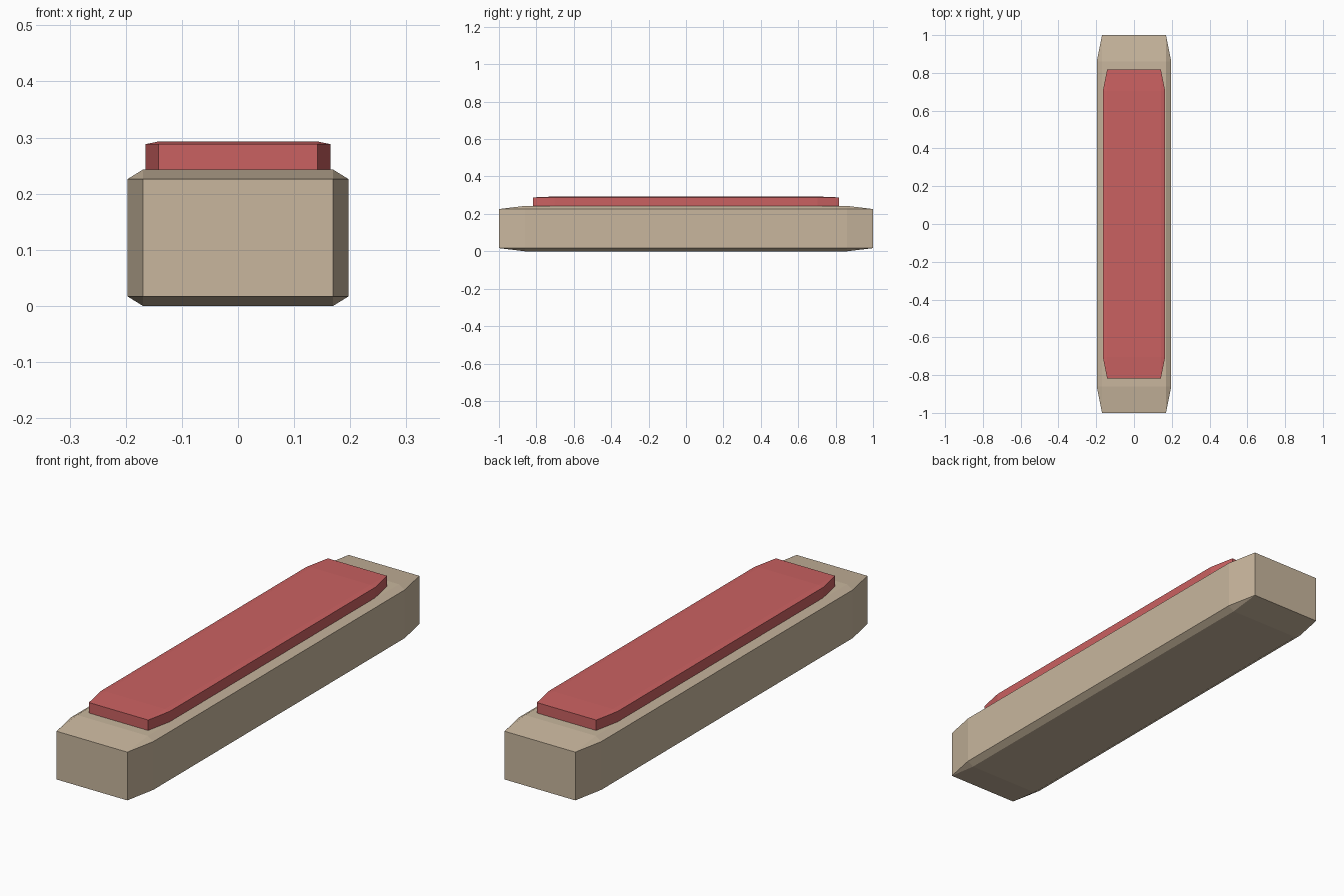
import bpy
import bmesh
from mathutils import Matrix

cube = bpy.data.objects.get("Cube")
if cube:
    bpy.data.objects.remove(cube, do_unlink=True)


def make_material(name, rgb):
    mat = bpy.data.materials.new(name)
    mat.use_nodes = True
    colour = (*rgb, 1.0)
    mat.diffuse_color = colour
    mat.node_tree.nodes["Principled BSDF"].inputs["Base Color"].default_value = colour
    return mat


def bevelled_block(name, size, bottom, mat, bevel=0.07):
    """Chamfer a unit cube, then stretch it so the chamfer follows each side."""
    bm = bmesh.new()
    bmesh.ops.create_cube(bm, size=1.0)
    bmesh.ops.bevel(bm, geom=bm.edges[:], offset=bevel, offset_type='OFFSET',
                    segments=1, profile=0.5, affect='EDGES')
    bmesh.ops.transform(bm, matrix=Matrix.Diagonal((*size, 1.0)), verts=bm.verts)
    mesh = bpy.data.meshes.new(name)
    bm.to_mesh(mesh)
    bm.free()
    mesh.materials.append(mat)
    obj = bpy.data.objects.new(name, mesh)
    obj.location.z = bottom + size[2] / 2
    bpy.context.collection.objects.link(obj)
    return obj


beige = make_material("warm beige", (0.58, 0.47, 0.34))
red = make_material("soft red", (0.59, 0.12, 0.12))

# Long base with a raised pad set into its top
bevelled_block("base_block", (0.394, 2.0, 0.243), 0.0, beige)
bevelled_block("top_pad", (0.33, 1.636, 0.068), 0.225, red)
